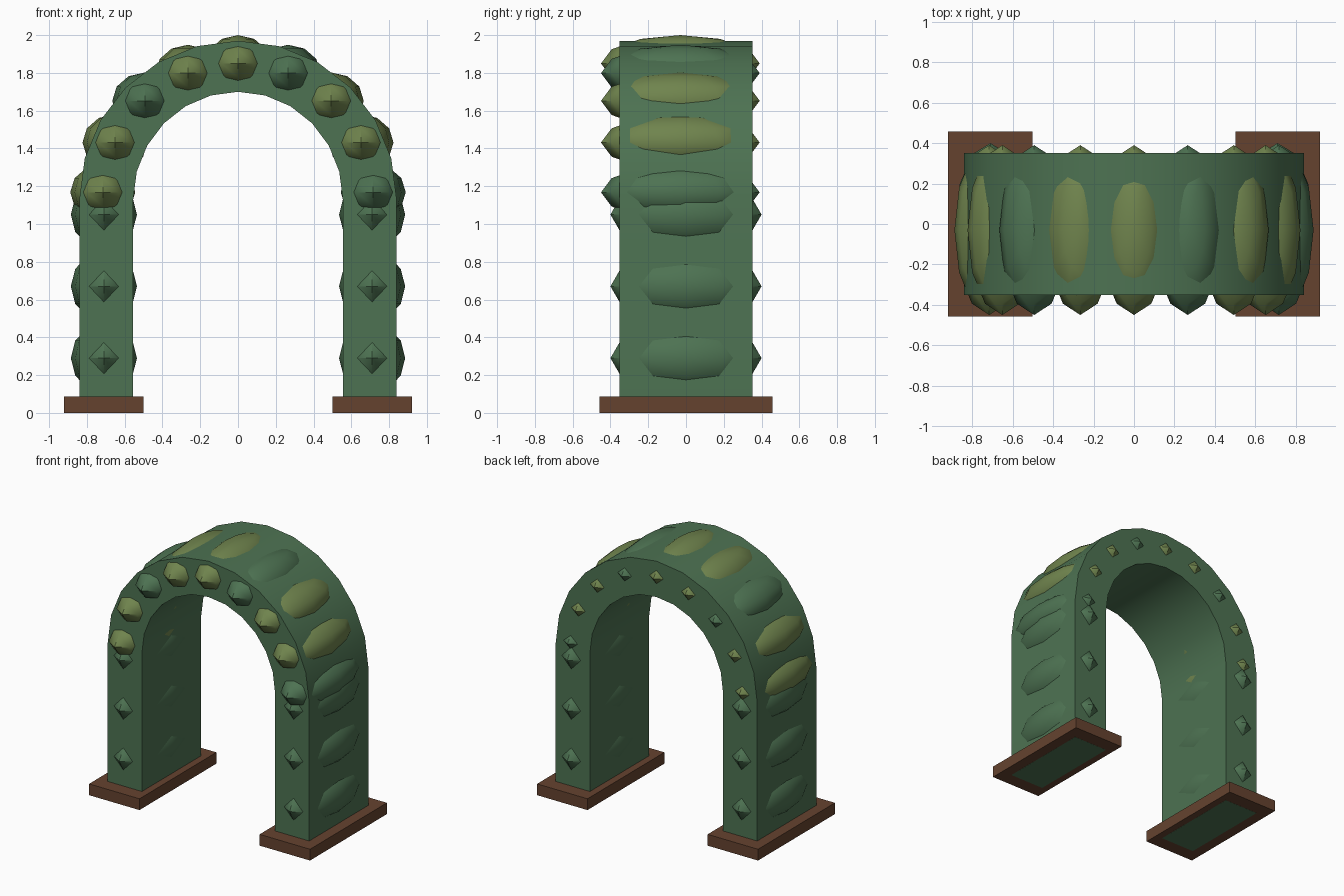
import bpy, bmesh, math
from mathutils import Matrix

if "Cube" in bpy.data.objects:
    bpy.data.objects.remove(bpy.data.objects["Cube"])


def material(name, rgb):
    m = bpy.data.materials.new(name)
    m.diffuse_color = (*rgb, 1)
    m.use_nodes = True
    m.node_tree.nodes["Principled BSDF"].inputs["Base Color"].default_value = m.diffuse_color
    return m


GREEN = material("hedge_green", (0.075, 0.17, 0.085))
OLIVE = material("leaf_olive", (0.16, 0.23, 0.075))
BROWN = material("soil_brown", (0.13, 0.055, 0.028))


def finish(name, bm, mat, smooth=None):
    bmesh.ops.recalc_face_normals(bm, faces=bm.faces)
    me = bpy.data.meshes.new(name)
    bm.to_mesh(me)
    bm.free()
    me.materials.append(mat)
    ob = bpy.data.objects.new(name, me)
    bpy.context.collection.objects.link(ob)
    if smooth:
        bpy.ops.object.select_all(action='DESELECT')
        ob.select_set(True)
        bpy.context.view_layer.objects.active = ob
        bpy.ops.object.shade_smooth_by_angle(angle=math.radians(smooth))
    return ob


def leaf_clump(name, loc, radii, mat):
    bm = bmesh.new()
    bmesh.ops.create_uvsphere(bm, u_segments=12, v_segments=6, radius=1,
                              matrix=Matrix.LocRotScale(loc, None, radii))
    finish(name, bm, mat, 50)


# Arch body: strip of quads between the inner and outer outlines, extruded in y
SPRING, SEG = 1.13, 12


def outline(rx, rz):
    arc = [(rx * math.cos(math.pi * i / SEG), SPRING + rz * math.sin(math.pi * i / SEG))
           for i in range(SEG + 1)]
    return [(rx, 0)] + arc + [(-rx, 0)]


bm = bmesh.new()
outer = [bm.verts.new((x, -0.352, z)) for x, z in outline(0.84, 0.84)]
inner = [bm.verts.new((x, -0.352, z)) for x, z in outline(0.555, 0.57)]
for i in range(len(outer) - 1):
    bm.faces.new((outer[i], outer[i + 1], inner[i + 1], inner[i]))
ext = bmesh.ops.extrude_face_region(bm, geom=bm.faces[:])
bmesh.ops.translate(bm, vec=(0, 0.704, 0),
                    verts=[v for v in ext["geom"] if isinstance(v, bmesh.types.BMVert)])
finish("hedge_arch", bm, GREEN, 40)

for side, s in (("left", -1), ("right", 1)):
    # Base planter slabs
    bm = bmesh.new()
    bmesh.ops.create_cube(bm, size=1, matrix=Matrix.LocRotScale(
        (s * 0.711, 0, 0.043), None, (0.42, 0.916, 0.085)))
    finish(f"base_{side}", bm, BROWN)
    # Leaf clumps up each leg
    for i in range(3):
        leaf_clump(f"leg_clump_{side}_{i}", (s * 0.71, 0, 0.29 + 0.38 * i),
                   (0.175, 0.4, 0.185), GREEN)

# Leaf clumps around the arch
for i in range(9):
    a = math.radians(3 + 21.75 * i)
    leaf_clump(f"arch_clump_{i}",
               (0.717 * math.cos(a), -0.03, SPRING + 0.72 * math.sin(a)),
               (0.172, 0.42, 0.15), GREEN if i % 3 == 0 else OLIVE)
